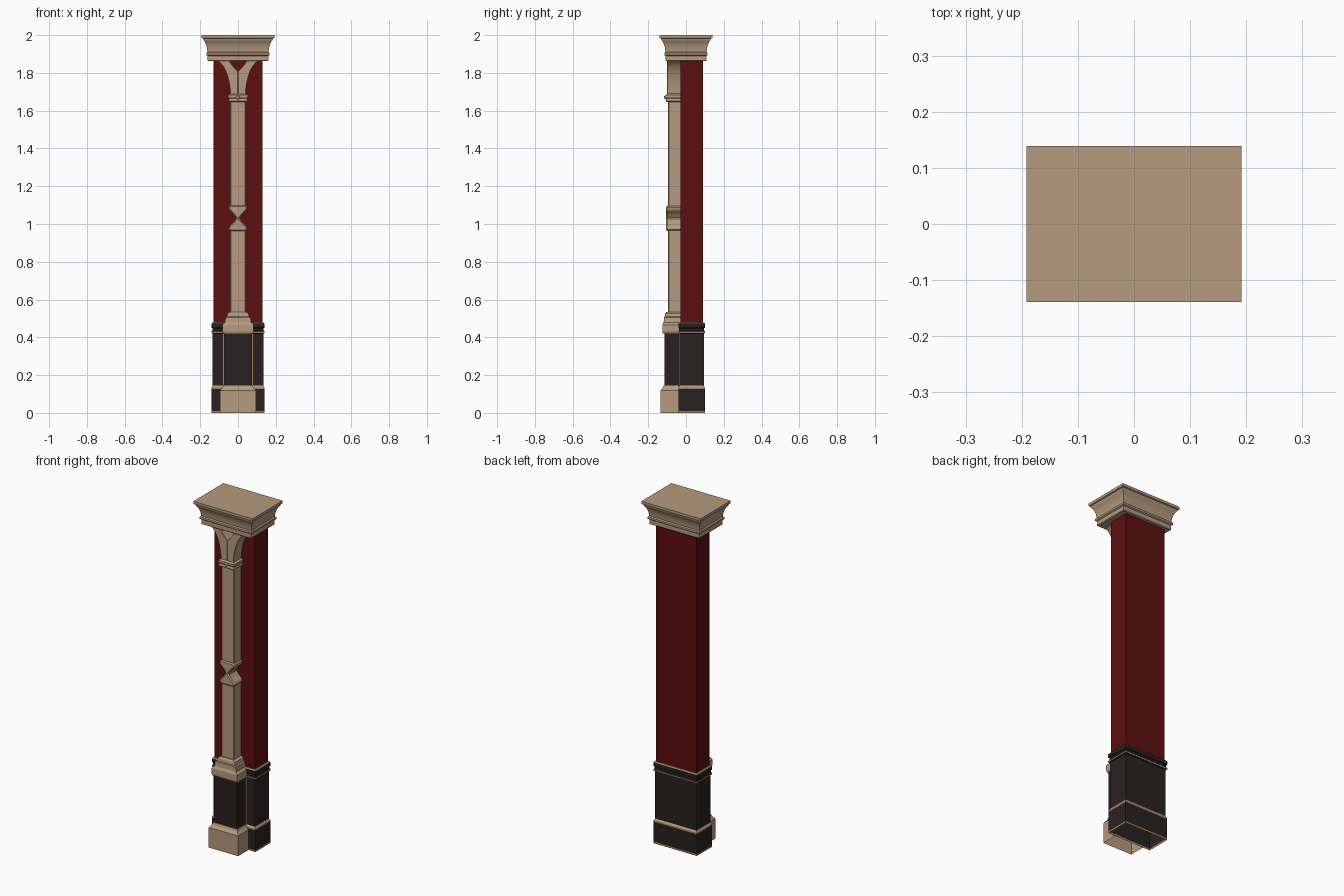
import bpy, math

if "Cube" in bpy.data.objects:
    bpy.data.objects.remove(bpy.data.objects["Cube"])


def material(name, rgb):
    m = bpy.data.materials.new(name)
    m.diffuse_color = (*rgb, 1)
    m.use_nodes = True
    m.node_tree.nodes["Principled BSDF"].inputs["Base Color"].default_value = m.diffuse_color
    return m


MATS = {
    "t": material("tan stone", (0.47, 0.325, 0.21)),
    "r": material("deep red", (0.108, 0.0045, 0.0045)),
    "d": material("dark brown", (0.022, 0.0155, 0.0155)),
    "c": material("copper trim", (0.40, 0.20, 0.11)),
}


def make(name, verts, faces, mats, keys, bevel=0, smooth=False):
    me = bpy.data.meshes.new(name)
    me.from_pydata(verts, [], faces)
    order = sorted(set(mats))
    for k in order:
        me.materials.append(MATS[k])
    for p, k in zip(me.polygons, keys):
        p.material_index = order.index(k)
    ob = bpy.data.objects.new(name, me)
    bpy.context.collection.objects.link(ob)
    if bevel:
        b = ob.modifiers.new("bevel", "BEVEL")
        b.width, b.segments, b.limit_method = bevel, 1, "ANGLE"
        b.angle_limit = math.radians(40)
    if smooth:
        bpy.ops.object.select_all(action="DESELECT")
        ob.select_set(True)
        bpy.context.view_layer.objects.active = ob
        bpy.ops.object.shade_smooth_by_angle(angle=math.radians(30))
    return ob


def stack(name, profile, mats, y_range, bottom=True, **kw):
    """Rectangular moulding: profile of (z, half width), one colour letter per step."""
    verts, faces, keys = [], [], []
    for z, h in profile:
        y0, y1 = y_range(h)
        verts += [(-h, y0, z), (h, y0, z), (h, y1, z), (-h, y1, z)]
    mats = mats if len(mats) > 1 else mats * (len(profile) - 1)
    for s, k in enumerate(mats):
        for i in range(4):
            j = (i + 1) % 4
            faces.append((4*s + i, 4*s + j, 4*s + 4 + j, 4*s + 4 + i))
            keys.append(k)
    n = len(verts)
    faces.append((n - 4, n - 3, n - 2, n - 1))
    keys.append(mats[-1])
    if bottom:
        faces.append((3, 2, 1, 0))
        keys.append(mats[0])
    return make(name, verts, faces, mats, keys, **kw)


def prism(name, pts, y0, y1, k, **kw):
    """Extrude an x-z outline (counter-clockwise from the front) along y."""
    n = len(pts)
    verts = [(x, y0, z) for x, z in pts] + [(x, y1, z) for x, z in pts]
    faces = [tuple(range(n)), tuple(range(2*n - 1, n - 1, -1))]
    faces += [(i, i + n, (i + 1) % n + n, (i + 1) % n) for i in range(n)]
    return make(name, verts, faces, k, k * len(faces), **kw)


def body(h):        # main column depth follows its width
    return 0.10 - h, h - 0.04


def pedestal(h):    # projecting centre pedestal
    return -h - 0.04, -0.02


# red shaft
stack("shaft", [(0.46, 0.13), (1.87, 0.13)], "r", body)

# main pedestal, open underneath, with light ledges
stack("main_pedestal",
      [(0, 0.14), (0.01, 0.14), (0.126, 0.14), (0.134, 0.14), (0.144, 0.134),
       (0.42, 0.134), (0.424, 0.141), (0.432, 0.141), (0.437, 0.136), (0.448, 0.136),
       (0.452, 0.141), (0.472, 0.141), (0.478, 0.136)],
      "cdctddtdddd" + "t", body, bottom=False)

# centre plinth, dado and pilaster base
stack("centre_plinth", [(0, 0.095), (0.118, 0.095), (0.134, 0.082), (0.146, 0.078)],
      "t", lambda h: (-h - 0.04, -0.04), bottom=False)
stack("centre_dado", [(0.14, 0.075), (0.425, 0.075)], "d", pedestal)
for s in (-1, 1):
    prism("dado_corner_strip", [(s*0.077 - 0.003, 0.144), (s*0.077 + 0.003, 0.144),
                                (s*0.077 + 0.003, 0.42), (s*0.077 - 0.003, 0.42)],
          -0.038, -0.03, "c")
stack("pilaster_base",
      [(0.42, 0.077), (0.43, 0.083), (0.464, 0.083), (0.472, 0.077), (0.478, 0.070),
       (0.506, 0.066), (0.510, 0.059), (0.526, 0.055), (0.535, 0.042)],
      "t", lambda h: (-0.08 - 0.55*h, -0.02))

# pilaster shafts above and below the crossing
for name, z0, z1 in (("lower_pilaster", 0.52, 0.98), ("upper_pilaster", 1.08, 1.66)):
    prism(name, [(-0.042, z0), (0.042, z0), (0.042, z1), (-0.042, z1)],
          -0.096, -0.02, "t", bevel=0.005)

# pinched crossing with X-shaped edges
right = [(0.042, 0.962), (0.049, 0.972), (0.049, 0.984), (0.026, 1.006), (0.008, 1.03),
         (0.026, 1.054), (0.049, 1.076), (0.049, 1.088), (0.042, 1.098)]
prism("crossing", right + [(-x, z) for x, z in reversed(right)], -0.105, -0.02, "t",
      bevel=0.006)

# raised collar with a small stud
stack("collar", [(1.645, 0.043), (1.651, 0.051), (1.664, 0.047), (1.672, 0.052),
                 (1.682, 0.052), (1.69, 0.042)], "t", lambda h: (-h - 0.057, -0.02))
bpy.ops.mesh.primitive_uv_sphere_add(segments=12, ring_count=6, radius=0.01,
                                     location=(0, -0.108, 1.67))
stud = bpy.context.object
stud.name = "collar_stud"
stud.data.materials.append(MATS["t"])

# forked bracket: curved outer edges, curved notch between the arms
N = 8
outer = [(0.041 + 0.086*(1 - math.cos(t)), 1.675 + 0.192*math.sin(t))
         for t in (i*math.pi/2/N for i in range(N + 1))]
inner = [(0.048, 1.867), (0.032, 1.843), (0.016, 1.824), (0.0, 1.808)]
for s, name in ((1, "bracket_right"), (-1, "bracket_left")):
    pts = [(s*x, z) for x, z in [(0.0, 1.675)] + outer + inner]
    prism(name, pts[::s], -0.1, -0.02, "t", bevel=0.005, smooth=True)

# capital with cove
stack("capital",
      [(1.862, 0.157), (1.866, 0.161), (1.890, 0.161), (1.895, 0.168), (1.906, 0.168),
       (1.911, 0.162), (1.930, 0.164), (1.950, 0.169), (1.965, 0.176), (1.976, 0.184),
       (1.982, 0.185), (1.985, 0.192), (2.0, 0.192)],
      "t", lambda h: (0.053 - h, h - 0.053), smooth=True)
